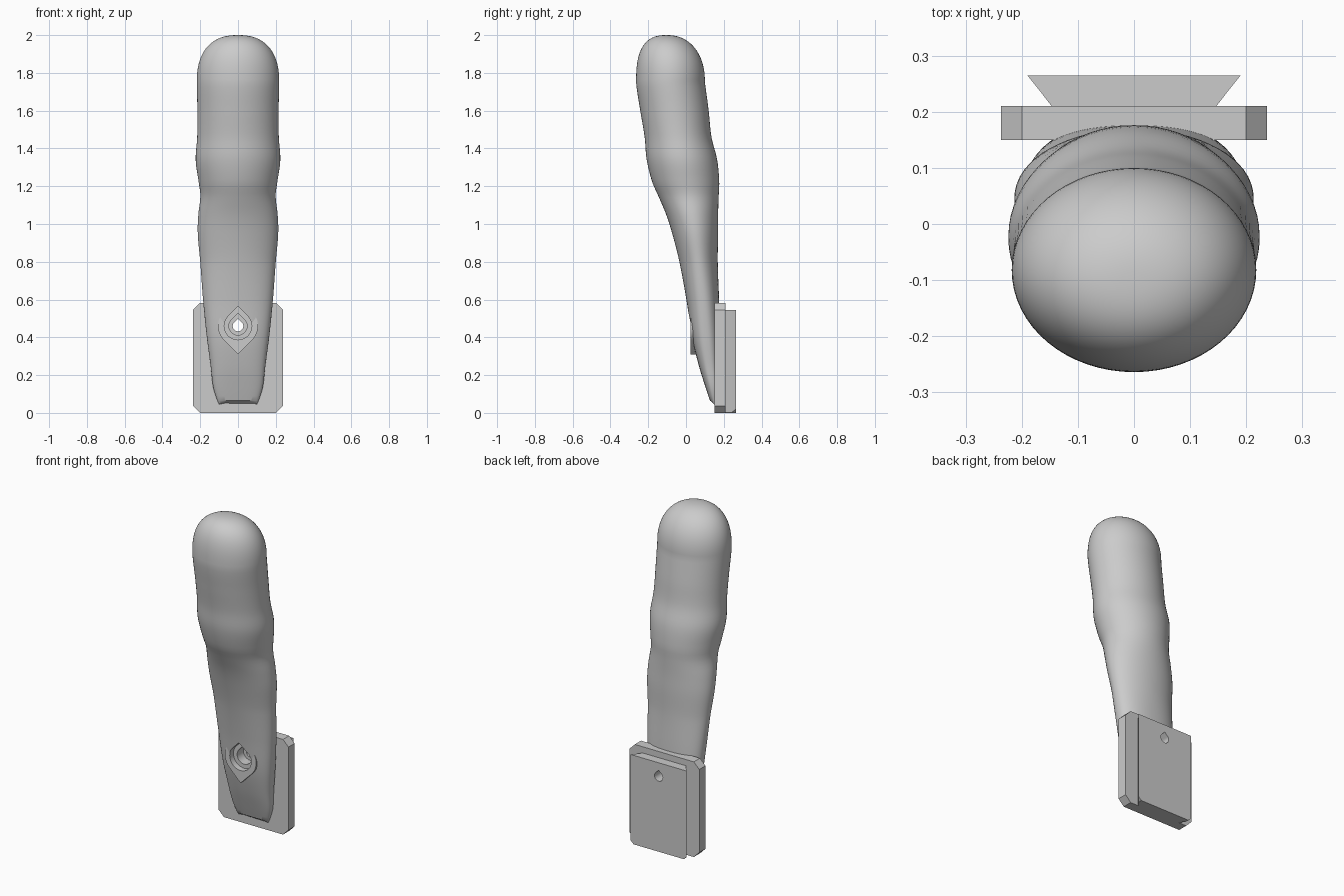
import bpy, bmesh
from math import sin, cos, pi, radians

cube = bpy.data.objects.get("Cube")
if cube:
    bpy.data.objects.remove(cube, do_unlink=True)

grey = bpy.data.materials.new("plain grey")
grey.use_nodes = True
colour = (0.6, 0.6, 0.6, 1)
grey.diffuse_color = colour
grey.node_tree.nodes["Principled BSDF"].inputs["Base Color"].default_value = colour


def loft(name, rings):
    """Closed solid skinned through rings that share one point count."""
    bm = bmesh.new()
    loops = [[bm.verts.new(p) for p in ring] for ring in rings]
    count = len(loops[0])
    for lower, upper in zip(loops, loops[1:]):
        for i in range(count):
            j = (i + 1) % count
            bm.faces.new((lower[i], lower[j], upper[j], upper[i]))
    bm.faces.new(loops[0])
    bm.faces.new(loops[-1])
    bmesh.ops.recalc_face_normals(bm, faces=bm.faces)
    mesh = bpy.data.meshes.new(name)
    bm.to_mesh(mesh)
    bm.free()
    mesh.materials.append(grey)
    obj = bpy.data.objects.new(name, mesh)
    bpy.context.collection.objects.link(obj)
    return obj


# Finger outline: height, half width, front depth, back depth
OUTLINE = [
    (.04, .1, .135, .175), (.13, .13, .105, .18), (.25, .145, .068, .18),
    (.4, .165, .032, .18), (.6, .185, .002, .175), (.8, .2, -.035, .168),
    (.95, .213, -.073, .17), (1.05, .21, -.105, .17), (1.15, .199, -.147, .173),
    (1.22, .208, -.178, .176), (1.34, .224, -.208, .165), (1.46, .216, -.219, .135),
    (1.6, .215, -.242, .12), (1.75, .218, -.264, .1), (1.9, .218, -.264, .08),
]


def outline_at(z):
    """Smooth curve through the outline rows."""
    last = len(OUTLINE) - 1
    k = max(i for i in range(last) if OUTLINE[i][0] <= z)
    a, b = OUTLINE[k], OUTLINE[k + 1]
    before, after = OUTLINE[max(k - 1, 0)], OUTLINE[min(k + 2, last)]
    span = b[0] - a[0]
    t = (z - a[0]) / span
    result = []
    for c in (1, 2, 3):
        m0 = (b[c] - before[c]) / (b[0] - before[0]) * span
        m1 = (after[c] - a[c]) / (after[0] - a[0]) * span
        result.append((2*t**3 - 3*t*t + 1) * a[c] + (t**3 - 2*t*t + t) * m0
                      + (3*t*t - 2*t**3) * b[c] + (t**3 - t*t) * m1)
    return result


def signed_power(value, power):
    return abs(value) ** power * (1 if value > 0 else -1)


def section(z, width, front, back, tilt=0):
    """Rounded cross-section, flatter-faced towards the bottom."""
    power = 2 / (2 + max(0, .8 - z) * 1.3)
    ring = []
    for i in range(64):
        a = 2 * pi * i / 64
        s = signed_power(sin(a), power)
        ring.append((width * signed_power(cos(a), power),
                     (front + back) / 2 + (back - front) / 2 * s,
                     z - tilt * min(s, 0)))
    return ring


SHOULDER, TOP = 1.75, 2.0
START = OUTLINE[0][0]
rings = []
for i in range(70):
    z = START + (SHOULDER - START) * i / 70
    rings.append(section(z, *outline_at(z), tilt=.02 if i == 0 else 0))

# Rounded tip
width, front, back = outline_at(SHOULDER)
for i in range(24):
    t = sin(pi / 2 * i / 24)
    scale = (1 - t ** 2.4) ** (1 / 2.4)
    middle = (front + back) / 2 - .022 * t * t
    half = (back - front) / 2 * scale
    rings.append(section(SHOULDER + (TOP - SHOULDER) * t,
                         width * scale, middle - half, middle + half))
rings.append(section(TOP, .004, -.109, -.101))
finger = loft("finger_body", rings)

# Teardrop screw seat and stepped screw hole
HOLE_Z = .46


def teardrop(y, radius, way=1):
    """Circle with a right-angled point upwards (way 1) or downwards (way -1)."""
    ring = [(0, y, HOLE_Z + way * radius * 2 ** .5)]
    for i in range(37):
        a = radians(135 + 270 * i / 36)
        ring.append((radius * cos(a), y, HOLE_Z + way * radius * sin(a)))
    return ring


seat = loft("screw_seat", [teardrop(.024, .106, -1), teardrop(.1, .106, -1)])
cutter = loft("hole_cutter", [
    teardrop(-.2, .073), teardrop(.06, .073), teardrop(.06, .048),
    teardrop(.12, .048), teardrop(.12, .028), teardrop(.4, .028)])
cutter.hide_render = True


# Mounting plate with clipped corners
def plate_ring(y):
    w, h, c = .237, .583, .037
    return [(w, y, c), (w, y, h - c), (w - c, y, h), (c - w, y, h),
            (-w, y, h - c), (-w, y, c), (c - w, y, 0), (w - c, y, 0)]


plate = loft("mounting_plate", [plate_ring(.15), plate_ring(.21)])


# Dovetail slide widening towards the back
def slide_ring(y, w, c):
    h = .545
    return [(w, y, h), (-w, y, h), (-w, y, c), (c - w, y, 0), (w - c, y, 0), (w, y, c)]


slide = loft("dovetail_slide", [slide_ring(.209, .146, .001),
                                slide_ring(.24, .17, .001),
                                slide_ring(.265, .19, .02)])

# Drill the hole through every part, then shade
for obj in (finger, seat, plate, slide):
    drill = obj.modifiers.new("drill", "BOOLEAN")
    drill.operation = "DIFFERENCE"
    drill.solver = "EXACT"
    drill.object = cutter
    bpy.ops.object.select_all(action="DESELECT")
    obj.select_set(True)
    bpy.context.view_layer.objects.active = obj
    bpy.ops.object.modifier_apply(modifier=drill.name)
    bpy.ops.object.shade_smooth_by_angle(angle=radians(30))
bpy.data.objects.remove(cutter, do_unlink=True)
